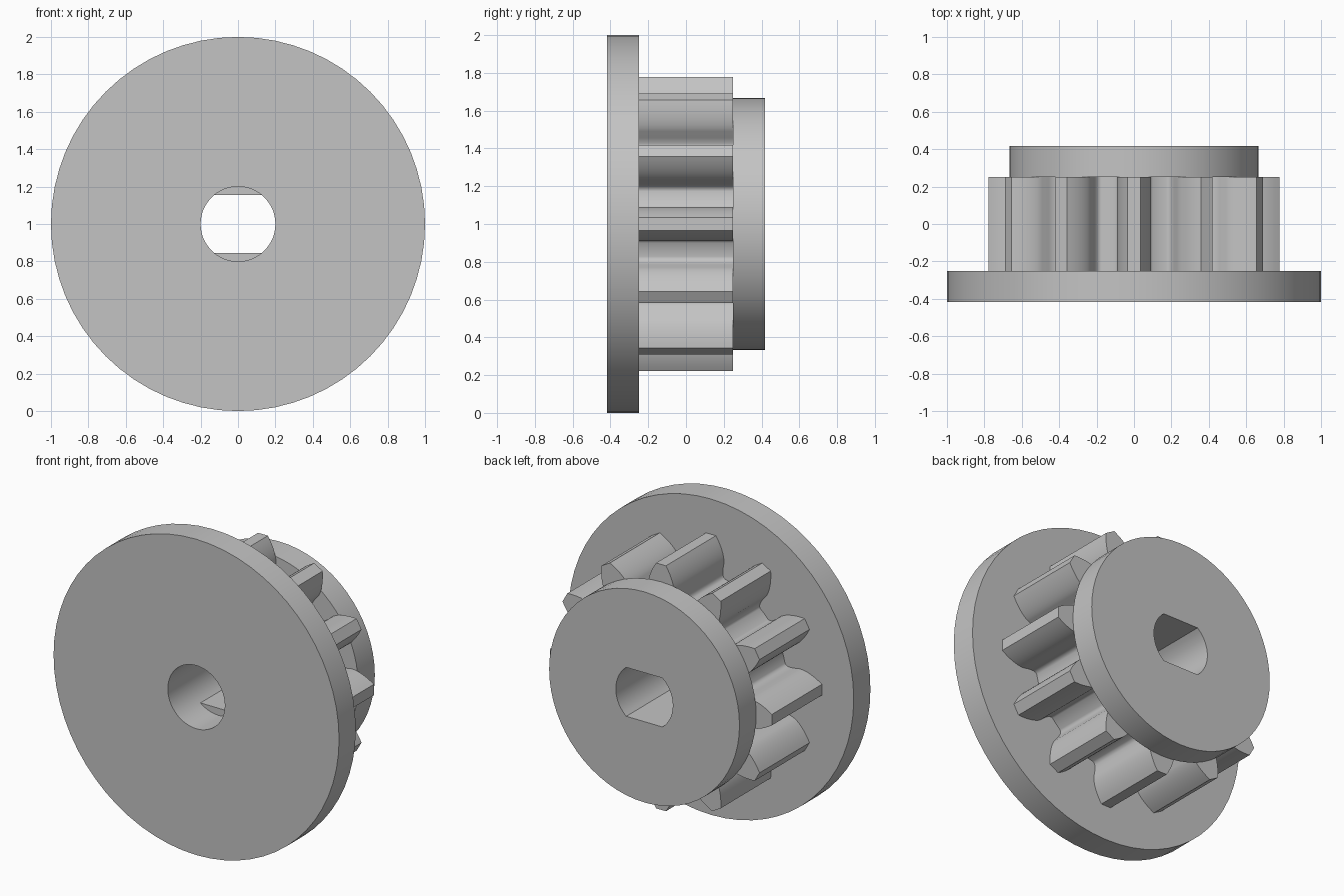
import bpy, bmesh
from math import pi, sin, cos, tan, asin, acos, radians

if "Cube" in bpy.data.objects:
    bpy.data.objects.remove(bpy.data.objects["Cube"], do_unlink=True)

# Main sizes, with the shaft running along y at mid height
TEETH = 12
MODULE = 1 / 9
PITCH_R = MODULE * TEETH / 2
TIP_R = PITCH_R + MODULE
ROOT_R = PITCH_R - 1.25 * MODULE
PRESSURE = radians(20)
BASE_R = PITCH_R * cos(PRESSURE)
BACK = 0.417
BORE_R, FLAT_Z, FLAT_START = 0.2, 0.155, -0.195

grey = bpy.data.materials.new("plain grey")
grey.use_nodes = True
grey.diffuse_color = (0.55, 0.55, 0.55, 1)
grey.node_tree.nodes["Principled BSDF"].inputs["Base Color"].default_value = grey.diffuse_color


def loft(name, rings):
    """Closed solid from matching (y, [(x, z), ...]) rings along the shaft."""
    bm = bmesh.new()
    loops = [[bm.verts.new((x, y, z + 1)) for x, z in pts] for y, pts in rings]
    for a, b in zip(loops, loops[1:]):
        for i in range(len(a)):
            bm.faces.new((a[i - 1], a[i], b[i], b[i - 1]))
    bm.faces.new(loops[0])
    bm.faces.new(loops[-1])
    bmesh.ops.remove_doubles(bm, verts=bm.verts, dist=1e-5)
    bmesh.ops.recalc_face_normals(bm, faces=bm.faces)
    mesh = bpy.data.meshes.new(name)
    bm.to_mesh(mesh)
    bm.free()
    mesh.materials.append(grey)
    obj = bpy.data.objects.new(name, mesh)
    bpy.context.collection.objects.link(obj)
    return obj


def polar(r, a):
    return r * cos(a), r * sin(a)


def circle(r, n):
    return [polar(r, 2 * pi * i / n) for i in range(n)]


def involute_half_angle(r):
    """Half the angle a tooth spans at radius r."""
    a = acos(min(1, BASE_R / r))
    return pi / (2 * TEETH) + tan(PRESSURE) - PRESSURE - tan(a) + a


def gear_outline():
    # One flank from root to tip: fillet, then involute
    flank = [(ROOT_R, 0.19), (ROOT_R + 0.006, 0.168), (ROOT_R + 0.02, 0.152), (0.58, 0.144)]
    for i in range(9):
        r = BASE_R + (TIP_R - BASE_R) * i / 8
        flank.append((r, involute_half_angle(r)))
    pts = []
    for t in range(TEETH):
        mid = 2 * pi * t / TEETH
        pts += [polar(r, mid - a) for r, a in flank]
        pts += [polar(r, mid + a) for r, a in reversed(flank)]
        pts.append(polar(ROOT_R, mid + pi / TEETH))
    return pts


def bore_cutter():
    # Round at the front, pinched by two flats further in
    corner = asin(FLAT_Z / BORE_R)
    stops = [-corner, corner, pi - corner, pi + corner, 2 * pi - corner]
    ring = []
    for a, b in zip(stops, stops[1:]):
        ring += [polar(BORE_R, a + (b - a) * i / 14) for i in range(14)]
    pinched = [(x, max(-FLAT_Z, min(FLAT_Z, z))) for x, z in ring]
    return loft("bore_cutter", [(-0.6, ring), (FLAT_START, ring), (FLAT_START, pinched), (0.6, pinched)])


# Flange, toothed body and rear hub
outline, rim, collar = gear_outline(), circle(1, 64), circle(PITCH_R, 64)
parts = [
    loft("front_flange", [(-BACK, rim), (-0.25, rim)]),
    loft("gear_teeth", [(-0.25, outline), (0.25, outline)]),
    loft("rear_hub", [(0.25, collar), (BACK, collar)]),
]

# Cut the shaft bore through every part
cutter = bore_cutter()
cutter.hide_render = True
for part in parts:
    cut = part.modifiers.new("bore", "BOOLEAN")
    cut.operation, cut.solver, cut.object = "DIFFERENCE", "EXACT", cutter
    bpy.ops.object.select_all(action="DESELECT")
    part.select_set(True)
    bpy.context.view_layer.objects.active = part
    bpy.ops.object.modifier_apply(modifier=cut.name)
    bpy.ops.object.shade_smooth_by_angle(angle=radians(30))
bpy.data.objects.remove(cutter, do_unlink=True)
